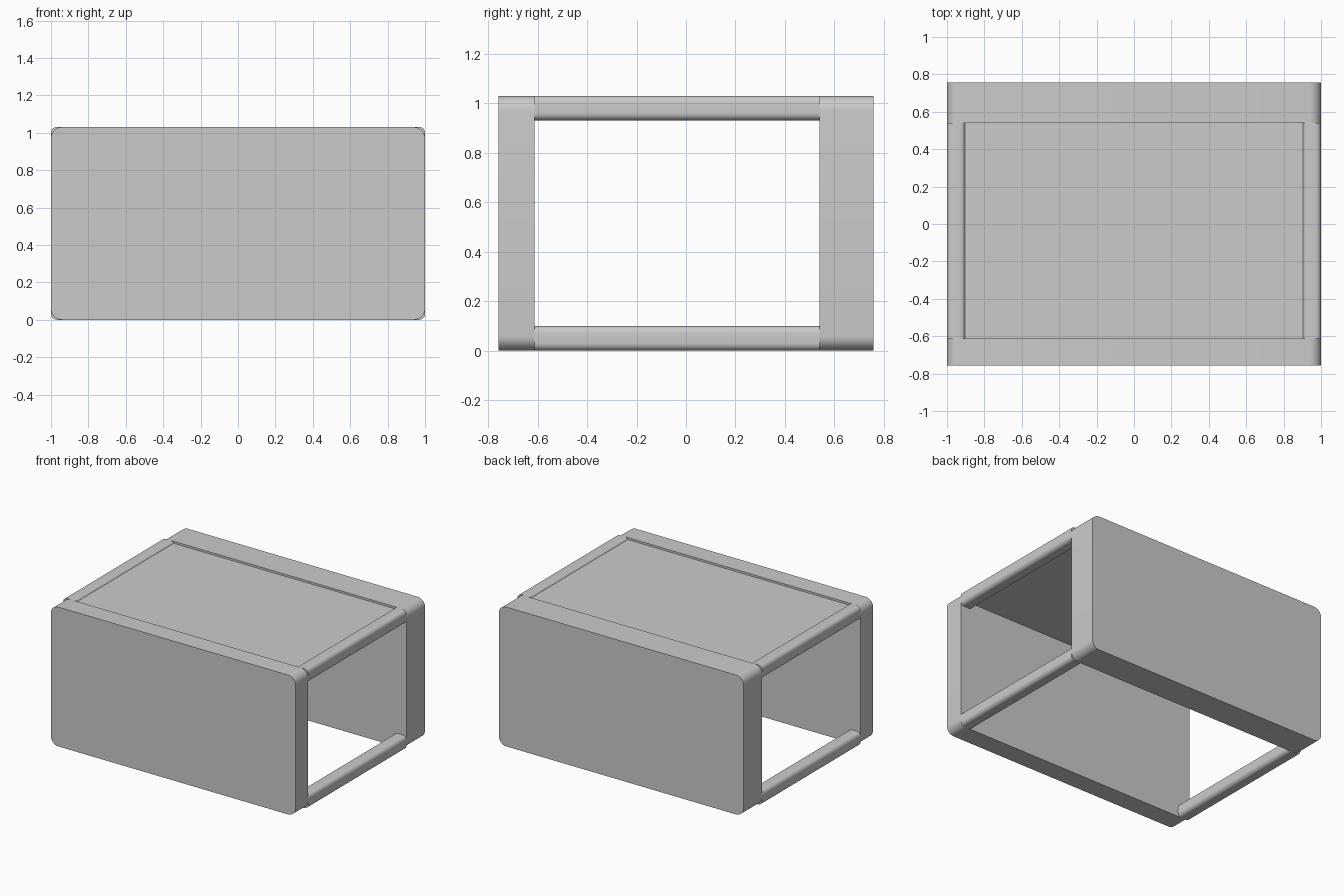
import bpy, math

if "Cube" in bpy.data.objects:
    bpy.data.objects.remove(bpy.data.objects["Cube"])

H = 1.03                      # overall height
Y0, Y1 = -0.757, 0.757        # outer faces
IN0, IN1 = -0.612, 0.54       # inner faces of the two end slabs


def rounded_prism(name, cx, cz, w, h, r, y0, y1, seg=8):
    """Rounded rectangle in the xz plane, extruded from y0 to y1."""
    pts = []
    for i, (sx, sz) in enumerate([(1, 1), (-1, 1), (-1, -1), (1, -1)]):
        for k in range(seg + 1):
            a = math.radians(90 * (i + k / seg))
            pts.append((cx + sx * (w / 2 - r) + r * math.cos(a),
                        cz + sz * (h / 2 - r) + r * math.sin(a)))
    n = len(pts)
    verts = [(x, y0, z) for x, z in pts] + [(x, y1, z) for x, z in pts]
    faces = [tuple(range(n)), tuple(reversed(range(n, 2 * n)))]
    faces += [((i + 1) % n, i, n + i, n + (i + 1) % n) for i in range(n)]
    mesh = bpy.data.meshes.new(name)
    mesh.from_pydata(verts, [], faces)
    obj = bpy.data.objects.new(name, mesh)
    bpy.context.collection.objects.link(obj)
    bpy.ops.object.select_all(action='DESELECT')
    obj.select_set(True)
    bpy.context.view_layer.objects.active = obj
    bpy.ops.object.shade_smooth_by_angle(angle=math.radians(30))
    return obj


# Solid front and back slabs
rounded_prism("front_slab", 0, H / 2, 2, H, 0.06, Y0, IN0)
rounded_prism("back_slab", 0, H / 2, 2, H, 0.06, IN1, Y1)

# Four rounded rails joining the slabs at the corners
for side, x in (("left", -0.95), ("right", 0.95)):
    for level, z in (("bottom", 0.05), ("top", H - 0.05)):
        rounded_prism(f"{level}_{side}_rail", x, z, 0.1, 0.1, 0.03, IN0, IN1)

# Slightly recessed top panel between the upper rails
bpy.ops.mesh.primitive_cube_add(size=1, location=(0, (IN0 + IN1) / 2, 0.995))
panel = bpy.context.object
panel.name = "top_panel"
panel.scale = (1.81, IN1 - IN0, 0.04)
